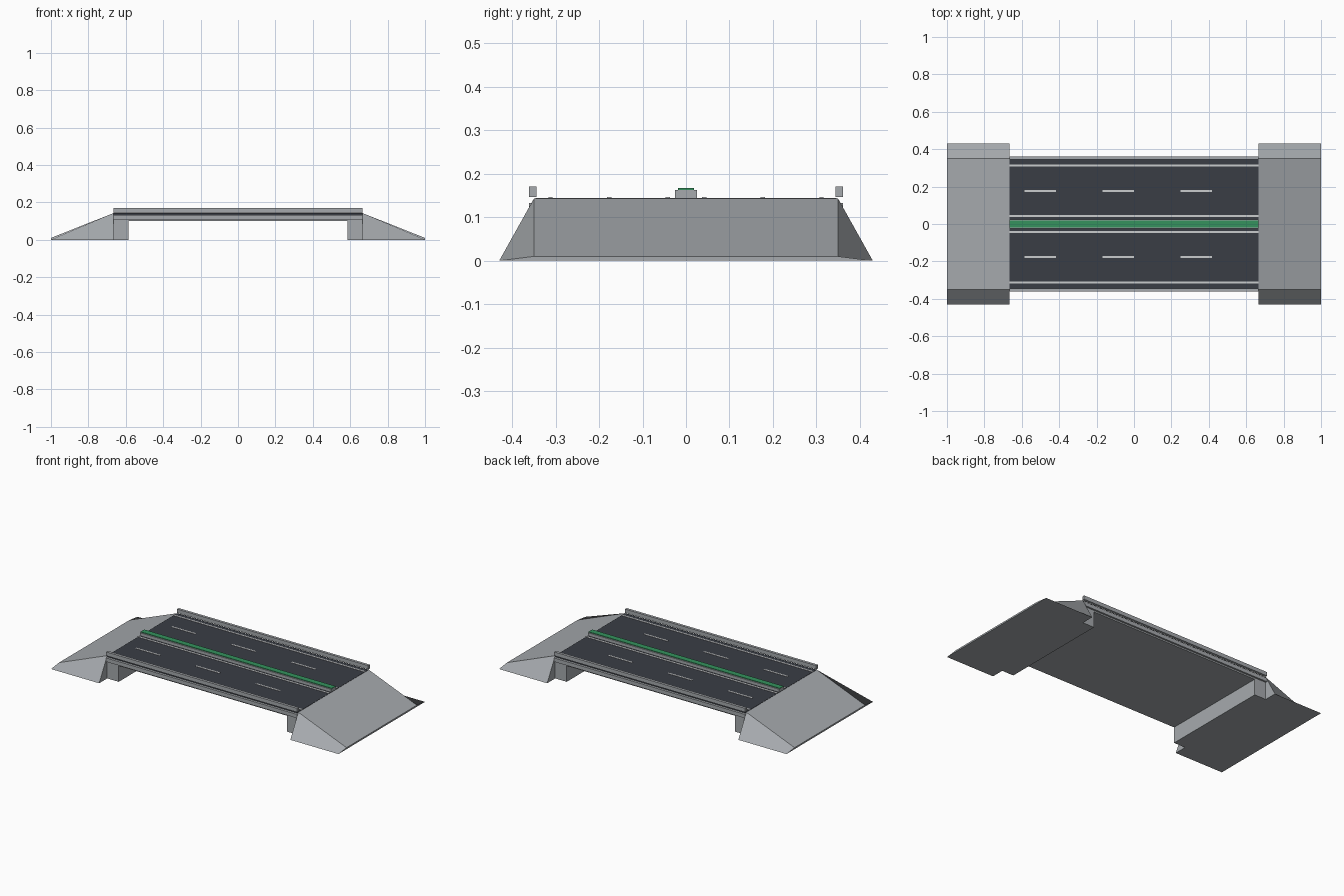
import bpy, bmesh

if "Cube" in bpy.data.objects:
    bpy.data.objects.remove(bpy.data.objects["Cube"])


def material(name, r, g, b):
    m = bpy.data.materials.new(name)
    m.use_nodes = True
    m.diffuse_color = (r, g, b, 1)
    m.node_tree.nodes["Principled BSDF"].inputs["Base Color"].default_value = (r, g, b, 1)
    return m


concrete = material("concrete grey", 0.38, 0.40, 0.42)
asphalt = material("asphalt", 0.042, 0.048, 0.06)
paint = material("lane paint", 0.60, 0.61, 0.62)
grass = material("median green", 0.035, 0.29, 0.11)


def make(name, bm, mat):
    bmesh.ops.recalc_face_normals(bm, faces=bm.faces)
    me = bpy.data.meshes.new(name)
    bm.to_mesh(me)
    bm.free()
    me.materials.append(mat)
    ob = bpy.data.objects.new(name, me)
    bpy.context.scene.collection.objects.link(ob)
    return ob


def box(name, xs, ys, zs, mat):
    bm = bmesh.new()
    bmesh.ops.create_cube(bm, size=1)
    for v in bm.verts:
        for i, (lo, hi) in enumerate((xs, ys, zs)):
            v.co[i] = lo if v.co[i] < 0 else hi
    return make(name, bm, mat)


def extrude_profile(name, points, half_width, mat):
    """Extrude an (x, z) outline along y."""
    bm = bmesh.new()
    face = bm.faces.new([bm.verts.new((x, -half_width, z)) for x, z in points])
    new = bmesh.ops.extrude_face_region(bm, geom=[face])["geom"]
    for v in new:
        if isinstance(v, bmesh.types.BMVert):
            v.co.y = half_width
    return make(name, bm, mat)


L = 0.665           # half length of the deck
SPAN = (-L, L)
TOP = 0.1445        # road surface

# Bridge body: deck with a support at each end
half = [(L, 0), (L, 0.133)]
leg = [(0.585, 0.10), (0.585, 0)]
outline = half + [(-x, z) for x, z in reversed(half)]
outline += [(-x, z) for x, z in reversed(leg)] + leg
extrude_profile("bridge_body", outline, 0.35, concrete)

# Road surface
box("road_surface", SPAN, (-0.346, 0.346), (0.133, TOP), asphalt)

# Sloping approach ramps with battered sides
for side, s in (("left", 1), ("right", -1)):
    bm = bmesh.new()
    bmesh.ops.create_cube(bm, size=1)
    for v in bm.verts:
        outer, upper = v.co.x > 0, v.co.z > 0
        v.co.x = s * (1 if outer else L)
        v.co.y = (1 if v.co.y > 0 else -1) * (0.35 if upper else 0.43)
        v.co.z = (0.01 if outer else 0.143) if upper else 0
    make(side + "_ramp", bm, concrete)

# Edge beams, guard rails and lane markings on both sides
for side, s in (("front", -1), ("back", 1)):
    def across(inner, outer):
        return sorted((s * inner, s * outer))

    box(side + "_edge_beam", SPAN, across(0.344, 0.361), (0.109, 0.133), concrete)
    box(side + "_guard_rail", SPAN, across(0.344, 0.361), (0.147, 0.171), concrete)
    for name, y in (("outer", 0.312), ("inner", 0.042)):
        box(f"{side}_{name}_line", SPAN, across(y - 0.005, y + 0.005),
            (TOP, TOP + 0.002), paint)
    for i in range(3):
        x = -0.585 + i * 0.417
        box(f"{side}_lane_dash_{i + 1}", (x, x + 0.167), across(0.172, 0.182),
            (TOP, TOP + 0.002), paint)

# Central median with planted strip
box("median_kerb", SPAN, (-0.025, 0.025), (TOP, 0.163), concrete)
box("median_strip", SPAN, (-0.018, 0.018), (0.163, 0.167), grass)
